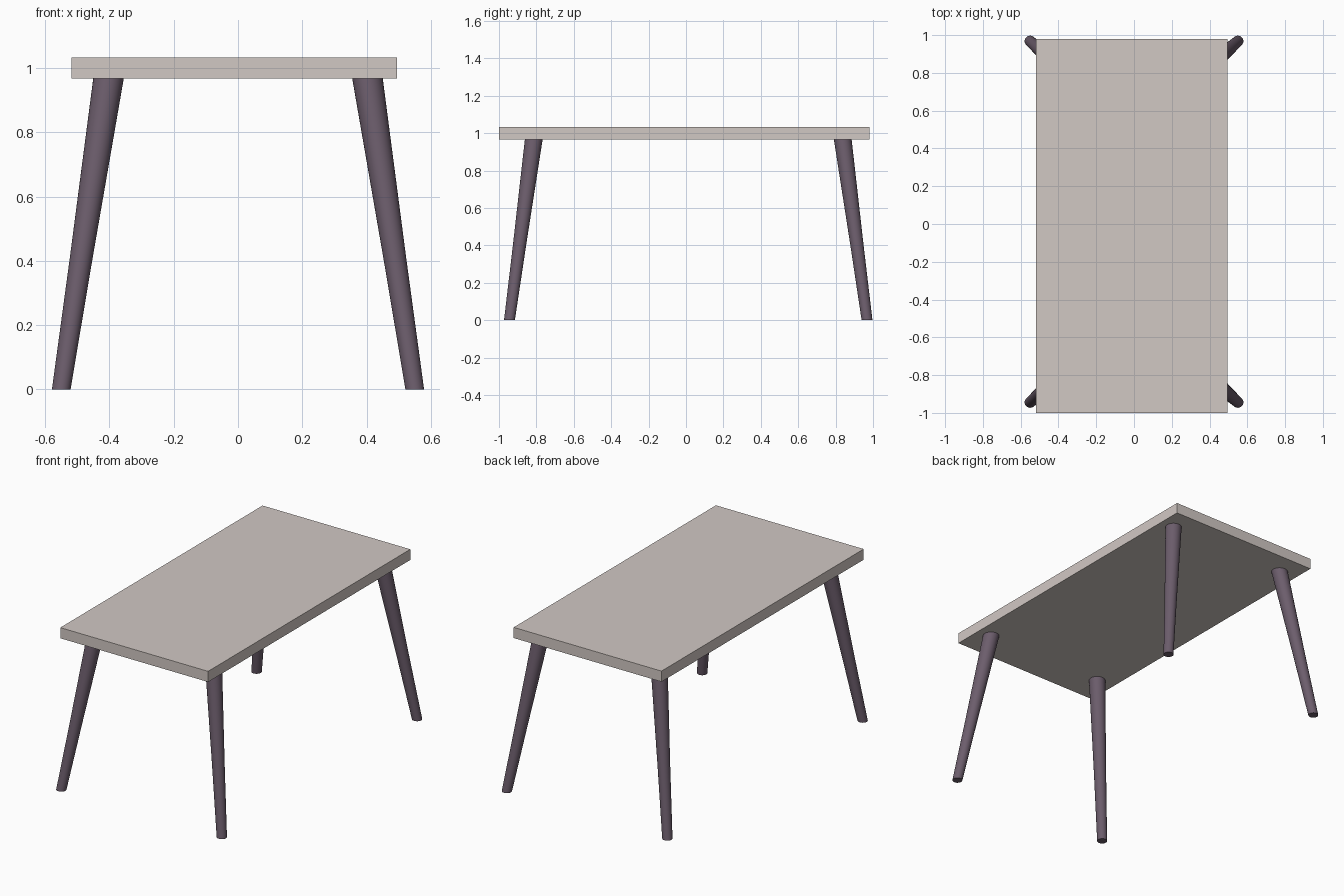
import bpy, bmesh, math
from mathutils import Vector

if "Cube" in bpy.data.objects:
    bpy.data.objects.remove(bpy.data.objects["Cube"])


def material(name, colour):
    m = bpy.data.materials.new(name)
    m.diffuse_color = (*colour, 1)
    m.use_nodes = True
    m.node_tree.nodes["Principled BSDF"].inputs["Base Color"].default_value = m.diffuse_color
    return m


top_mat = material("pale_wood", (0.64, 0.58, 0.55))
leg_mat = material("dark_wood", (0.15, 0.11, 0.15))

UNDERSIDE, TOP = 0.967, 1.033
SIDES = 32

# Table top: a plain slab
lo, hi = Vector((-0.518, -1.0, UNDERSIDE)), Vector((0.495, 0.98, TOP))
bpy.ops.mesh.primitive_cube_add(size=1, location=(lo + hi) / 2)
top = bpy.context.object
top.name = "table_top"
top.scale = hi - lo
bpy.ops.object.transform_apply(location=False, rotation=False, scale=True)
top.data.materials.append(top_mat)


def make_leg(name, foot, head):
    """Splayed, tapered leg with level ends; stations are (height fraction, radius)."""
    bm = bmesh.new()
    rings = []
    for t, r in ((0, 0.029), (0.42, 0.0355), (1, 0.0475)):
        c = foot.lerp(head, t)
        rings.append([bm.verts.new((c.x + r * math.cos(a), c.y + r * math.sin(a), c.z))
                      for a in (2 * math.pi * i / SIDES for i in range(SIDES))])
    for low, high in zip(rings, rings[1:]):
        for i in range(SIDES):
            j = (i + 1) % SIDES
            bm.faces.new((low[i], low[j], high[j], high[i]))
    bm.faces.new(rings[0][::-1])
    bm.faces.new(rings[-1])
    mesh = bpy.data.meshes.new(name)
    bm.to_mesh(mesh)
    bm.free()
    leg = bpy.data.objects.new(name, mesh)
    bpy.context.collection.objects.link(leg)
    mesh.materials.append(leg_mat)
    bpy.ops.object.select_all(action='DESELECT')
    leg.select_set(True)
    bpy.context.view_layer.objects.active = leg
    bpy.ops.object.shade_smooth_by_angle(angle=math.radians(40))


# Four legs, splayed outwards towards the corners
LEG_Y = 0.012
for sx, side in ((-1, "left"), (1, "right")):
    for sy, end in ((-1, "front"), (1, "back")):
        make_leg(f"{end}_{side}_leg",
                 Vector((sx * 0.55, LEG_Y + sy * 0.956, 0)),
                 Vector((sx * 0.403, LEG_Y + sy * 0.826, UNDERSIDE)))
